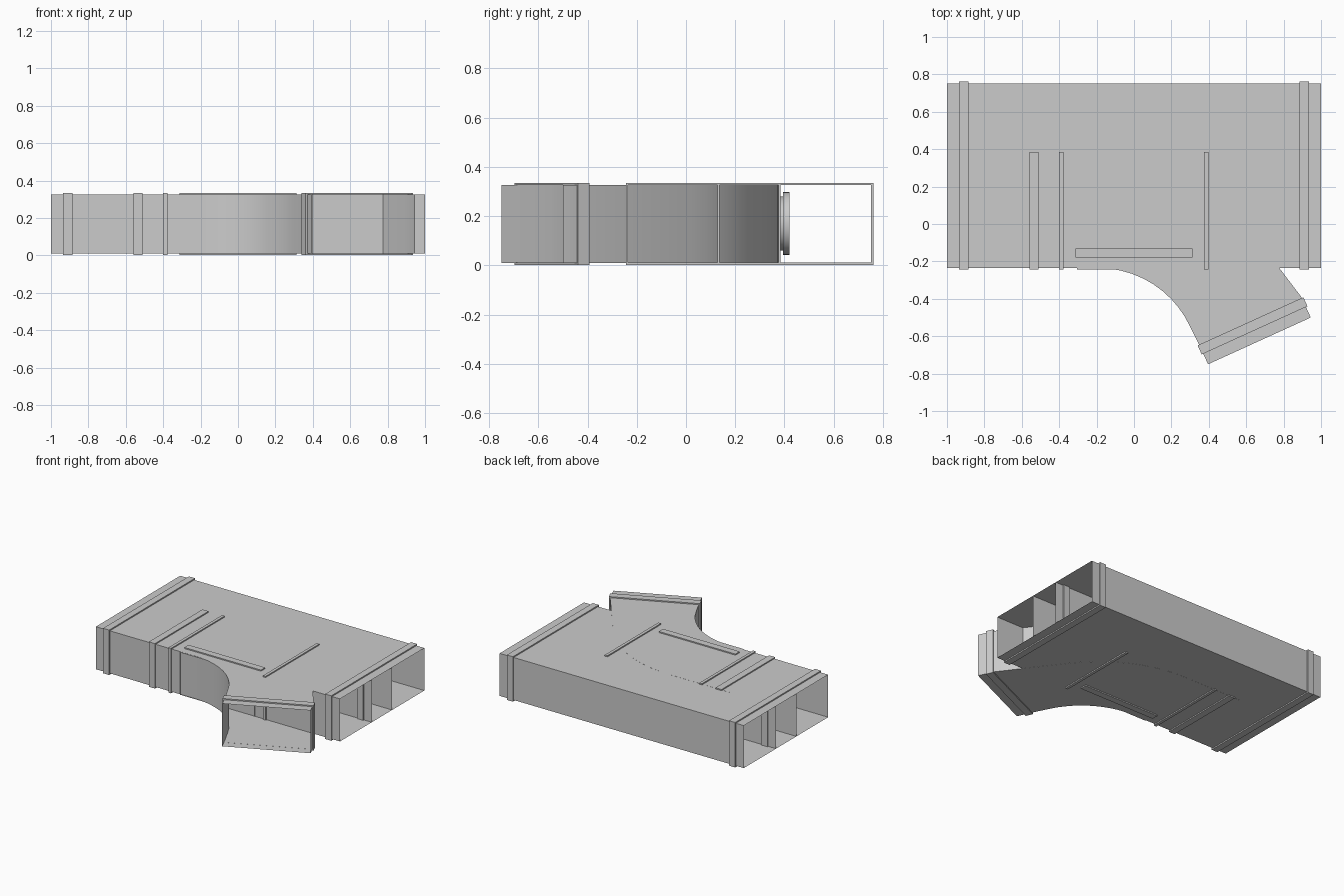
import bpy, bmesh
from math import sin, cos, radians
from mathutils import Vector

if "Cube" in bpy.data.objects:
    bpy.data.objects.remove(bpy.data.objects["Cube"])

Z0, Z1 = 0.011, 0.326      # sheet height range
Y0, Y1 = -0.235, 0.375     # main channel side walls
LIP = 0.009                # flange projection


def finish(bm, name, smooth=False):
    bmesh.ops.recalc_face_normals(bm, faces=bm.faces[:])
    me = bpy.data.meshes.new(name)
    bm.to_mesh(me)
    bm.free()
    ob = bpy.data.objects.new(name, me)
    bpy.context.collection.objects.link(ob)
    if smooth:
        bpy.ops.object.select_all(action='DESELECT')
        ob.select_set(True)
        bpy.context.view_layer.objects.active = ob
        bpy.ops.object.shade_smooth_by_angle(angle=radians(30))
    return ob


def loft(name, loops, closed=False, smooth=False):
    """Skin rectangular loops given as (side point, side point, low z, high z)."""
    bm = bmesh.new()
    rows = []
    for a, b, lo, hi in loops:
        rows.append([bm.verts.new((p[0], p[1], z))
                     for p, z in ((a, lo), (b, lo), (b, hi), (a, hi))])
    pairs = list(zip(rows, rows[1:]))
    if closed:
        pairs.append((rows[-1], rows[0]))
    for r, s in pairs:
        for i in range(4):
            j = (i + 1) % 4
            bm.faces.new((r[i], r[j], s[j], s[i]))
    return finish(bm, name, smooth)


def flange(name, a, b, direction, start, width):
    """Rectangular collar around a duct section a-b, offset along direction."""
    a, b, d = Vector(a), Vector(b), Vector(direction).normalized()
    side = (b - a).normalized()

    def loop(t, g):
        return (a + d * t - side * g, b + d * t + side * g, Z0 - g, Z1 + g)
    e = start + width
    return loft(name, [loop(start, LIP), loop(e, LIP), loop(e, 0), loop(start, 0)], closed=True)


# two overlapping straight ducts with end collars
for label, lo in (("front", Y0), ("rear", 0.137)):
    hi = lo + 0.615 if label == "rear" else Y1
    loft(label + "_duct", [((x, lo), (x, hi), Z0, Z1) for x in (-1, 1)])
    for end, s in (("left", -1), ("right", 1)):
        flange(f"{label}_{end}_collar", (s, lo), (s, hi), (-s, 0), 0.065, 0.05)

# thin seams around the front duct
for end, x in (("left", -0.4), ("right", 0.375)):
    flange(end + "_seam", (x, Y0), (x, Y1), (1, 0), 0, 0.022)

# side stub with its collar
loft("side_stub", [((-0.305, y), (0.305, y), Z0, Z1) for y in (-0.243, -0.1)])
flange("side_stub_collar", (-0.305, -0.18), (0.305, -0.18), (0, 1), 0, 0.05)

# curved branch: throat and outer wall swept side by side
E = 0.0006
turn = radians(65.5)
d = Vector((sin(turn), 0)) * 0
d = Vector((cos(turn), -sin(turn)))
mouth_a, mouth_b = Vector((0.396, -0.75)), Vector((0.945, -0.5))
walls = [((-0.625, Y0 - E), (-0.625, Y1))]
N = 10
for i in range(N + 1):
    t, o = turn * i / N, radians(53) * i / N
    walls.append(((-0.19 + 0.54 * sin(t), Y0 - E - 0.54 * (1 - cos(t))),
                  (-0.13 + 0.892 * sin(o), Y1 - 0.892 * (1 - cos(o)))))
walls += [(mouth_a - d * 0.12, mouth_b - d * 0.12), (mouth_a, mouth_b)]
loft("branch_elbow", [(a, b, Z0 - E, Z1 + E) for a, b in walls], smooth=True)
flange("branch_mouth_collar", mouth_a, mouth_b, -d, 0.062, 0.053)
flange("branch_root_collar", (-0.625, Y0), (-0.625, Y1), (1, 0), 0.065, 0.05)

# round fitting on the inner side wall
bm = bmesh.new()
rings = []
for r, y in ((0.11, Y1), (0.11, 0.395), (0.128, 0.395), (0.128, 0.42)):
    rings.append([bm.verts.new((r * cos(radians(k * 11.25)), y, 0.17 + r * sin(radians(k * 11.25))))
                  for k in range(32)])
for r, s in zip(rings, rings[1:]):
    for i in range(32):
        j = (i + 1) % 32
        bm.faces.new((r[i], r[j], s[j], s[i]))
bm.faces.new(rings[-1])
finish(bm, "round_fitting", True)
